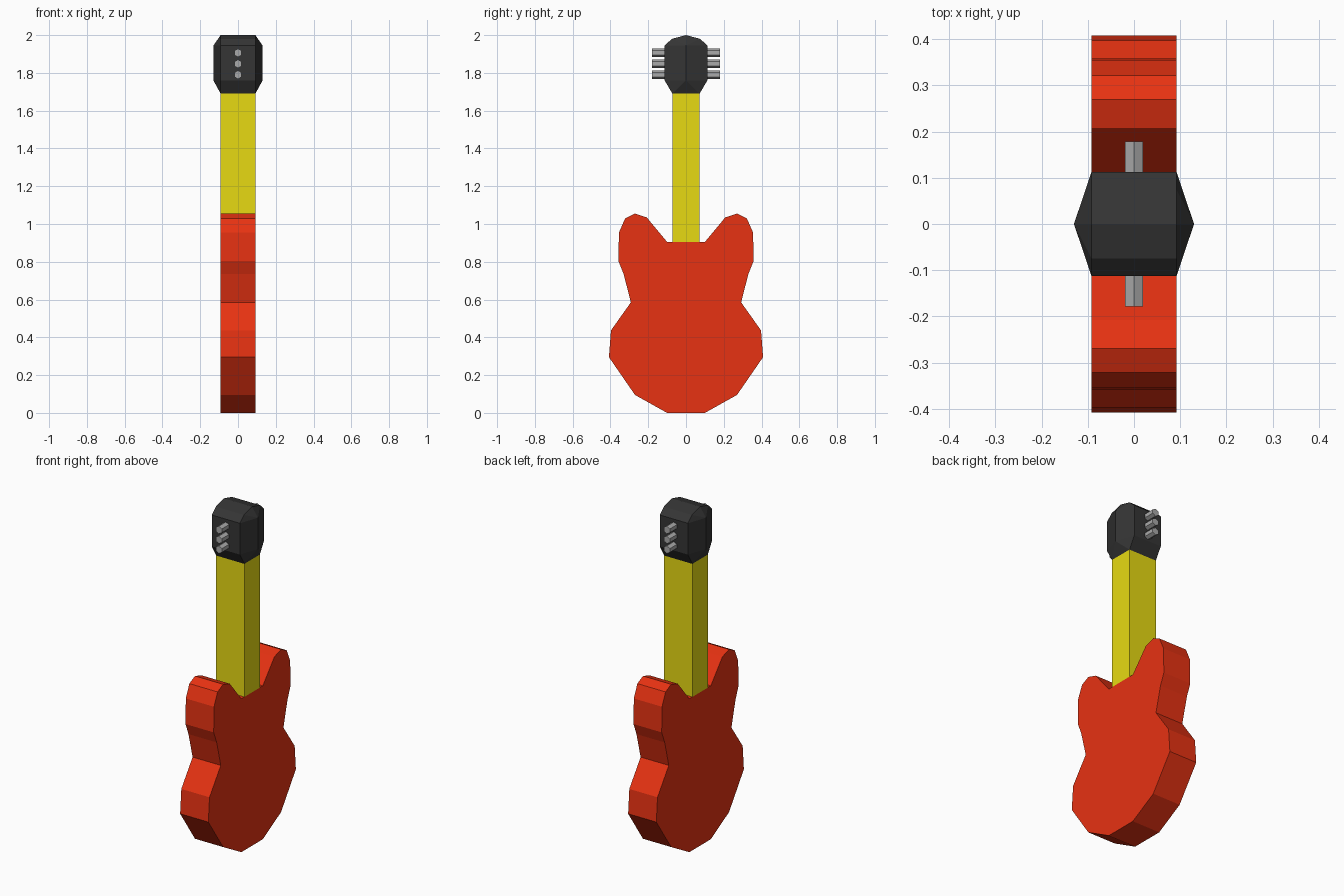
import bpy
import bmesh
import math
from mathutils import Matrix

cube = bpy.data.objects.get("Cube")
if cube:
    bpy.data.objects.remove(cube, do_unlink=True)

HALF = 0.092  # half thickness of body, neck and headstock along x


def material(name, r, g, b):
    mat = bpy.data.materials.new(name)
    mat.use_nodes = True
    mat.diffuse_color = (r, g, b, 1)
    mat.node_tree.nodes["Principled BSDF"].inputs["Base Color"].default_value = (r, g, b, 1)
    return mat


def finish(name, bm, mat):
    bmesh.ops.recalc_face_normals(bm, faces=bm.faces)
    mesh = bpy.data.meshes.new(name)
    bm.to_mesh(mesh)
    bm.free()
    mesh.materials.append(mat)
    obj = bpy.data.objects.new(name, mesh)
    bpy.context.collection.objects.link(obj)
    return obj


def mirrored(half):
    return half + [(-y, z) for y, z in reversed(half) if y > 0]


def slab(name, outline, mat):
    """Extrude a (y, z) outline through the thickness along x."""
    bm = bmesh.new()
    face = bm.faces.new([bm.verts.new((-HALF, y, z)) for y, z in outline])
    grown = bmesh.ops.extrude_face_region(bm, geom=[face])["geom"]
    verts = [v for v in grown if isinstance(v, bmesh.types.BMVert)]
    bmesh.ops.translate(bm, verts=verts, vec=(2 * HALF, 0, 0))
    return finish(name, bm, mat)


red = material("body red", 0.8, 0.032, 0.006)
yellow = material("neck yellow", 0.8, 0.7, 0.006)
black = material("headstock black", 0.035, 0.035, 0.035)
grey = material("peg grey", 0.4, 0.4, 0.4)

# Body with two horns and a waist
body_half = [(0.1, 0), (0.27, 0.095), (0.408, 0.295), (0.397, 0.437),
             (0.292, 0.585), (0.33, 0.735), (0.358, 0.805), (0.355, 0.955),
             (0.322, 1.03), (0.27, 1.055), (0.208, 1.035), (0.1, 0.905)]
slab("body", mirrored(body_half), red)

# Neck
slab("neck", mirrored([(0.072, 0.905), (0.072, 1.69)]), yellow)

# Headstock: faceted block with a ridge on each broad side
bm = bmesh.new()
head_half = [(0.072, 1.69), (0.113, 1.76), (0.113, 1.945), (0.075, 1.98), (0, 2.0)]
for side in (-1, 1):
    for y, z in mirrored(head_half):
        bm.verts.new((side * HALF, y, z))
    for z in (1.76, 1.945):
        bm.verts.new((side * 0.13, 0, z))
bmesh.ops.convex_hull(bm, input=bm.verts)
bmesh.ops.dissolve_limit(bm, angle_limit=math.radians(1), verts=bm.verts, edges=bm.edges)
finish("headstock", bm, black)

# Six-sided tuning pegs, three on each narrow side
for side, label in ((-1, "front"), (1, "back")):
    for i in range(3):
        bm = bmesh.new()
        place = (Matrix.Translation((0, side * 0.139, 1.79 + 0.058 * i))
                 @ Matrix.Rotation(math.pi / 2, 4, "X"))
        bmesh.ops.create_cone(bm, cap_ends=True, segments=6, radius1=0.0225,
                              radius2=0.0225, depth=0.08, matrix=place)
        finish(f"{label}_tuning_peg_{i + 1}", bm, grey)
